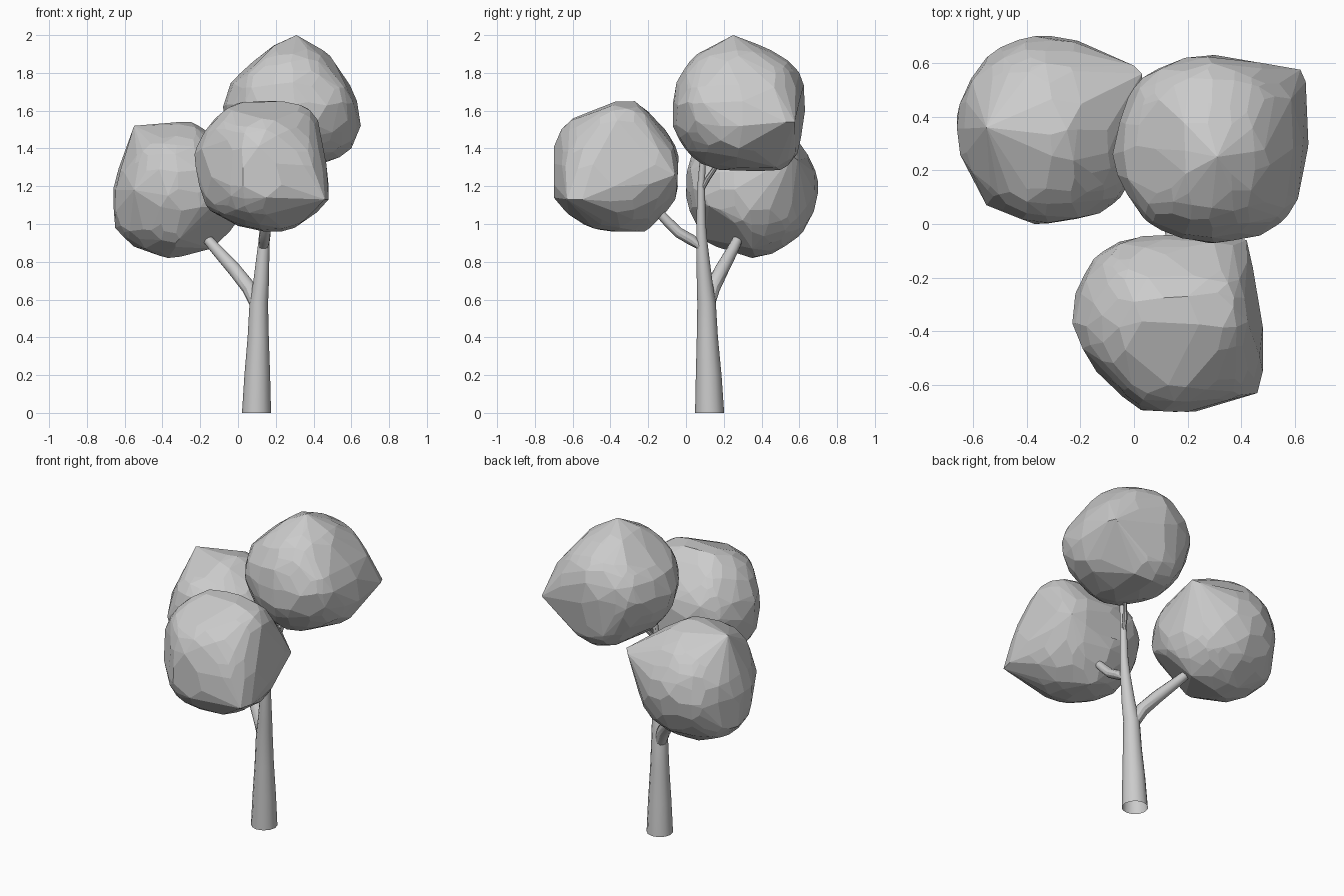
import bpy, bmesh, random
from math import cos, sin, tau, radians
from mathutils import Vector

random.seed(4)


def finish(name, bm, smooth):
    bmesh.ops.recalc_face_normals(bm, faces=bm.faces)
    me = bpy.data.meshes.new(name)
    bm.to_mesh(me)
    bm.free()
    for p in me.polygons:
        p.use_smooth = smooth
    ob = bpy.data.objects.new(name, me)
    bpy.context.collection.objects.link(ob)
    return ob


# Faceted leaf clump: a sphere whose radius follows a few guide points,
# wrapped with the guides and corner tips in a convex hull of irregular facets
def clump(name, lo, hi, tips, guides):
    lo, hi = Vector(lo), Vector(hi)
    c = (lo + hi) / 2
    half = (hi - lo) / 2
    rel = [Vector(g) - c for g in guides]
    src = bmesh.new()
    bmesh.ops.create_cube(src, size=2)
    bmesh.ops.subdivide_edges(src, edges=src.edges[:], cuts=7, use_grid_fill=True)
    bm = bmesh.new()
    for r in rel + [Vector(t) - c for t in tips]:
        bm.verts.new(r)
    for v in src.verts:
        d = Vector([x * (1.25 - 0.25 * x * x) for x in v.co])
        d += Vector([random.uniform(-.05, .05) for _ in range(3)])
        d.normalize()
        w = [1 / (1.02 - d.dot(r.normalized())) ** 2.4 for r in rel]
        rad = sum(a * r.length for a, r in zip(w, rel)) / sum(w)
        p = d * rad * random.uniform(.97, 1.0)
        bm.verts.new([max(-h, min(h, x)) for x, h in zip(p, half)])
    src.free()
    bmesh.ops.convex_hull(bm, input=bm.verts[:])
    bmesh.ops.delete(bm, geom=[v for v in bm.verts if not v.link_faces], context='VERTS')
    bmesh.ops.dissolve_limit(bm, angle_limit=radians(6), verts=bm.verts[:], edges=bm.edges[:])
    bmesh.ops.translate(bm, verts=bm.verts[:], vec=c)
    return finish(name, bm, False)


# Tapered limb along a path of (x, y, z, radius)
def limb(name, path, sides=12):
    bm = bmesh.new()
    pts = [Vector(p[:3]) for p in path]
    rings = []
    for i, p in enumerate(pts):
        t = pts[min(i + 1, len(pts) - 1)] - pts[max(i - 1, 0)]
        if i == 0:
            t = Vector((0, 0, 1))
        t.normalize()
        u = (Vector((1, 0, 0)) - t * t.x).normalized()
        w = t.cross(u)
        rings.append([bm.verts.new(p + (u * cos(tau * k / sides) + w * sin(tau * k / sides)) * path[i][3])
                      for k in range(sides)])
    for r0, r1 in zip(rings, rings[1:]):
        for k in range(sides):
            j = (k + 1) % sides
            bm.faces.new((r0[k], r0[j], r1[j], r1[k]))
    bm.faces.new(rings[-1])
    ob = finish(name, bm, True)
    bpy.context.view_layer.objects.active = ob
    ob.select_set(True)
    bpy.ops.object.shade_smooth_by_angle()
    ob.select_set(False)
    return ob


# Left rear leaf clump
clump("left_foliage", (-.66, 0, .82), (.03, .70, 1.54),
      [(.03, .56, 1.36), (0, .59, 1.34), (-.55, .36, 1.52), (-.55, .07, 1.18)], [
    (-.45, .36, 1.51), (-.25, .35, 1.54), (-.58, .33, 1.38), (-.66, .40, 1.12),
    (-.65, .4, .98), (-.55, .35, .88), (-.37, .35, .82), (-.14, .35, .87),
    (0, .3, 1.02), (-.33, .6, 1.43), (-.37, .70, 1.22), (-.3, .62, .96),
    (-.33, .12, .9), (-.37, 0, 1.15), (-.4, .04, 1.37), (-.05, .57, 1.2),
    (-.55, .62, 1.15), (-.51, .08, 1.15), (-.05, .10, 1.15), (-.1, .35, 1.45),
    (-.18, .27, .93), (-.18, .2, .97)])

# Front leaf clump
clump("front_foliage", (-.23, -.70, .96), (.48, -.04, 1.65),
      [(.48, -.55, 1.13), (.46, -.63, 1.13), (.42, -.06, 1.26), (-.14, -.55, 1.25)], [
    (-.23, -.37, 1.37), (-.12, -.34, 1.56), (.0, -.29, 1.64), (.2, -.27, 1.65),
    (.37, -.31, 1.61), (.45, -.35, 1.38), (.46, -.4, 1.12), (.3, -.35, .98),
    (0, -.35, .99), (-.17, -.37, 1.1), (.15, -.70, 1.14), (.2, -.70, 1.32),
    (.15, -.66, 1.5), (.15, -.48, 1.61), (.15, -.15, 1.54), (.15, -.04, 1.36),
    (.15, -.13, 1.04), (.15, -.62, 1.05), (.15, -.22, .96), (-.15, -.13, 1.33),
    (.38, -.07, 1.28), (.42, -.6, 1.2), (-.13, -.53, 1.3)])

# Top leaf clump
clump("top_foliage", (-.08, -.07, 1.28), (.65, .63, 2.0),
      [(.31, .25, 2.0), (.64, .53, 1.54), (.62, .575, 1.54)], [
    (.31, .25, 1.98), (.45, .27, 1.92), (.55, .28, 1.8), (.63, .3, 1.65),
    (.65, .3, 1.52), (.6, .28, 1.4), (.45, .28, 1.32), (.2, .28, 1.29),
    (-.02, .28, 1.45), (-.08, .26, 1.62), (-.05, .27, 1.71), (.08, .28, 1.86),
    (.29, .6, 1.8), (.29, .45, 1.92), (.29, .06, 1.9), (.29, -.05, 1.75),
    (.31, -.07, 1.52), (.29, .08, 1.32), (.29, .54, 1.31), (.57, .53, 1.58),
    (.04, .55, 1.6), (.03, .03, 1.6), (.58, .05, 1.55), (.3, .63, 1.6)])

# Trunk, open at the base
limb("trunk", [(.098, .125, 0, .077), (.102, .12, .2, .068), (.107, .113, .4, .056),
               (.11, .109, .58, .049), (.123, .098, .7, .041), (.137, .084, .9, .03),
               (.142, .08, 1.0, .025), (.148, .08, 1.2, .02), (.165, .09, 1.36, .015)])

# Branches: left one, front one and a small fork below the top clump
limb("left_branch", [(.11, .11, .54, .034), (.06, .14, .66, .040), (-.02, .19, .76, .037),
                     (-.11, .245, .86, .031), (-.18, .285, .94, .025)])
limb("front_branch", [(.135, .08, .87, .024), (.14, .03, .915, .029), (.145, -.04, .955, .028),
                      (.15, -.1, 1.015, .026), (.155, -.17, 1.09, .023)])
limb("upper_twig", [(.147, .08, 1.17, .012), (.165, .115, 1.24, .014), (.21, .17, 1.32, .012)],
     sides=8)
